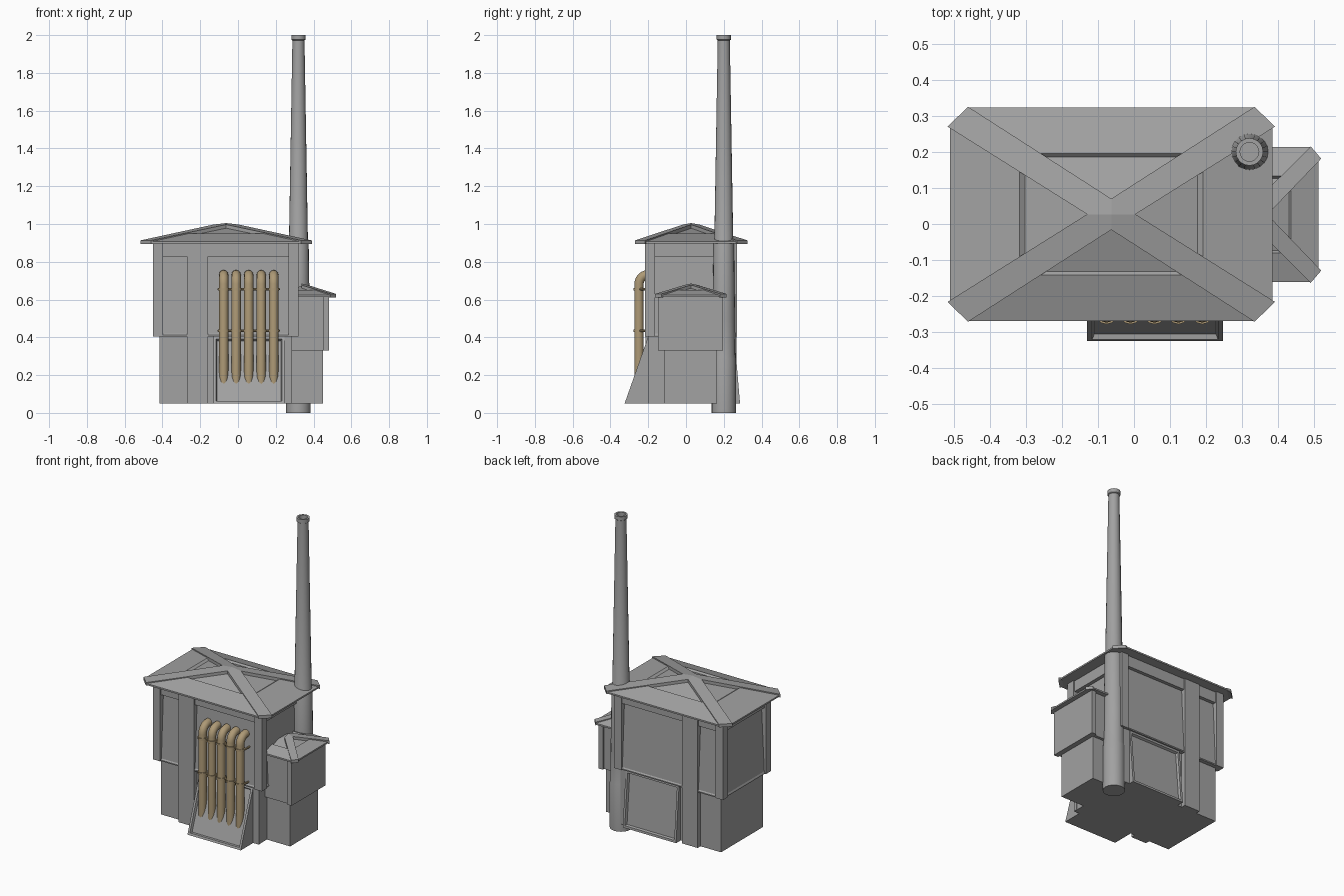
import bpy, bmesh, math
from mathutils import Vector

if "Cube" in bpy.data.objects:
    bpy.data.objects.remove(bpy.data.objects["Cube"])

CX, CY = -0.065, 0.027   # centre of the main house


def material(name, color):
    m = bpy.data.materials.new(name)
    m.diffuse_color = color
    m.use_nodes = True
    m.node_tree.nodes["Principled BSDF"].inputs["Base Color"].default_value = m.diffuse_color
    return m


grey = material("dark_grey", (.36, .36, .36, 1))
tan = material("tan_metal", (.42, .32, .18, 1))


def finish(name, bm, mat=grey, smooth=False):
    bmesh.ops.recalc_face_normals(bm, faces=bm.faces)
    me = bpy.data.meshes.new(name)
    bm.to_mesh(me)
    bm.free()
    ob = bpy.data.objects.new(name, me)
    bpy.context.collection.objects.link(ob)
    me.materials.append(mat)
    if smooth:
        bpy.ops.object.select_all(action='DESELECT')
        ob.select_set(True)
        bpy.context.view_layer.objects.active = ob
        bpy.ops.object.shade_smooth_by_angle(angle=math.radians(35))
    return ob


def loft(bm, rings):
    """Closed skin through rings of equal point count, capped at both ends."""
    vs = [[bm.verts.new(p) for p in r] for r in rings]
    n = len(vs[0])
    for a, b in zip(vs, vs[1:]):
        for i in range(n):
            bm.faces.new((a[i], a[(i + 1) % n], b[(i + 1) % n], b[i]))
    bm.faces.new(vs[0][::-1])
    bm.faces.new(vs[-1])


def rect(x0, x1, y0, y1, z):
    return [(x0, y0, z), (x1, y0, z), (x1, y1, z), (x0, y1, z)]


def crect(cx, cy, hx, hy, z):
    return rect(cx - hx, cx + hx, cy - hy, cy + hy, z)


def block(name, x0, x1, y0, y1, z0, z1):
    bm = bmesh.new()
    loft(bm, [rect(x0, x1, y0, y1, z0), rect(x0, x1, y0, y1, z1)])
    return finish(name, bm)


def roof(name, cx, cy, hx, hy, z0, z1, cutx, cuty, ix, iy, sides):
    """Shallow hipped roof with cut corners, stepped centre and broad hip boards."""
    def ring(s, z):
        a, b = hx - cutx, hy - cuty
        pts = [(-a, -hy), (a, -hy), (hx, -b), (hx, b), (a, hy), (-a, hy), (-hx, b), (-hx, -b)]
        return [(cx + s * x, cy + s * y, z) for x, y in pts]

    zs = z0 + 0.45 * (z1 - z0)
    bm = bmesh.new()
    loft(bm, [ring(1, z0 - .008), ring(1, z0 + .002), ring(.57, zs),
              ring(.535, zs - .01), ring(.01, z1 - .014)])
    finish(name, bm)
    for sx in sides:
        for sy in (-1, 1):
            pts = [(hx + .007, hy - cuty, z0 + .008), (hx - cutx, hy + .002, z0 + .008),
                   (0, iy, z1 - .008), (0, 0, z1), (ix, 0, z1 - .008)]
            top = [(cx + sx * x, cy + sy * y, z) for x, y, z in pts]
            bm = bmesh.new()
            loft(bm, [[(x, y, z - .02) for x, y, z in top], top])
            finish(name + "_hip_board", bm)


# Lower storey
block("lower_wall", CX - .35, CX + .35, CY - .212, CY + .212, .05, .42)

# Upper storey walls with a small sill, leaning inwards
bm = bmesh.new()
loft(bm, [crect(CX, CY, .377, .238, .405), crect(CX, CY, .377, .238, .412),
          crect(CX, CY, .373, .232, .42), crect(CX, CY, .35, .208, .9)])
finish("upper_wall", bm)

# Corner pillars
for sx in (-1, 1):
    for sy in (-1, 1):
        x, y = CX + sx * .359, CY + sy * .218
        block("corner_pillar", x - .026, x + .026, y - .026, y + .026, .405, .9)

for s in (-1, 1):
    # Top beams under the eaves
    y, x = CY + s * .22, CX + s * .36
    block("long_top_beam", CX - .36, CX + .36, y - .014, y + .014, .827, .9)
    block("side_top_beam", x - .016, x + .016, CY - .22, CY + .22, .827, .9)
    # Tall posts and short lower posts on front and back
    y = CY + s * .215
    block("tall_post", -.27, -.16, y - .026, y + .026, .05, .9)
    block("short_post", .245, .287, y - .012, y + .012, .05, .41)

# Main roof
roof("main_roof", CX + .002, CY, .447, .296, .905, 1.005, .05, .053, .067, .043, (-1, 1))

# Side annex
block("annex_lower", .27, .45, -.116, .165, .05, .34)
block("annex_upper", .28, .455, -.135, .183, .33, .62)
block("annex_end_wall", .45, .482, -.148, .196, .33, .62)
roof("annex_roof", .335, .026, .177, .187, .622, .685, .022, .032, .035, .035, (1,))


# Sloping framed panels at front and back
def sloped_panel(name, y_in, y_bottom, y_top):
    bm = bmesh.new()
    x0, x1 = -.13, .247
    loft(bm, [[(x, y_in, .05), (x, y_bottom, .05), (x, y_top, .405), (x, y_in, .405)]
              for x in (x0, x1)])
    bmesh.ops.recalc_face_normals(bm, faces=bm.faces)
    mid = Vector(((x0 + x1) / 2, (y_bottom + y_top) / 2, .2275))
    face = min(bm.faces, key=lambda f: (f.calc_center_median() - mid).length)
    bmesh.ops.inset_region(bm, faces=[face], thickness=.02)
    bmesh.ops.inset_region(bm, faces=[face], thickness=.008, depth=-.014)
    finish(name, bm)


sloped_panel("front_hopper", -.15, -.325, -.2)
sloped_panel("back_hopper", .2, .286, .256)


# Round parts
def turned(name, cx, cy, profile, n=20, mat=grey):
    bm = bmesh.new()
    loft(bm, [[(cx + r * math.cos(2 * math.pi * i / n), cy + r * math.sin(2 * math.pi * i / n), z)
               for i in range(n)] for r, z in profile])
    return finish(name, bm, mat, True)


turned("chimney", .32, .2, [(.065, 0), (.065, .29), (.062, .3), (.06, .5), (.054, .905),
                            (.05, .915), (.032, 1.972), (.038, 1.976), (.038, 2),
                            (.026, 2), (.026, 1.93)])


# Tan pipes on the front
def tube(name, pts, r, n=12):
    """Round tube along a path whose bends lie in one plane."""
    P = [Vector(p) for p in pts]
    bm, rings = bmesh.new(), []
    d = [(b - a).normalized() for a, b in zip(P, P[1:])]
    side = d[0].cross(d[-1]).normalized()
    for i, p in enumerate(P):
        t = (d[max(i - 1, 0)] + d[min(i, len(d) - 1)]).normalized()
        up = side.cross(t)
        rings.append([p + r * (math.cos(a) * side + math.sin(a) * up)
                      for a in (2 * math.pi * k / n for k in range(n))])
    loft(bm, rings)
    return finish(name, bm, tan, True)


PY, R = -.249, .05
for i in range(5):
    x = -.076 + i * .0663
    bend = [(x, PY + R - R * math.cos(a), .682 + R * math.sin(a))
            for a in (math.radians(15 * k) for k in range(7))]
    tube("pipe", [(x, PY, .13)] + bend + [(x, -.17, .732)], .0245)
    for z in (.435, .655):
        turned("pipe_clamp", x, PY, [(.022, z - .007), (.029, z - .007),
                                     (.029, z + .007), (.022, z + .007)], 12, tan)

# Thin rails carrying the clamps, turned back to the wall
for z in (.435, .655):
    for s in (-1, 1):
        tube("clamp_rail", [(.057, PY, z), (.057 + s * .15, PY, z), (.057 + s * .16, PY + .01, z),
                            (.057 + s * .16, -.18, z)], .006, 8)
